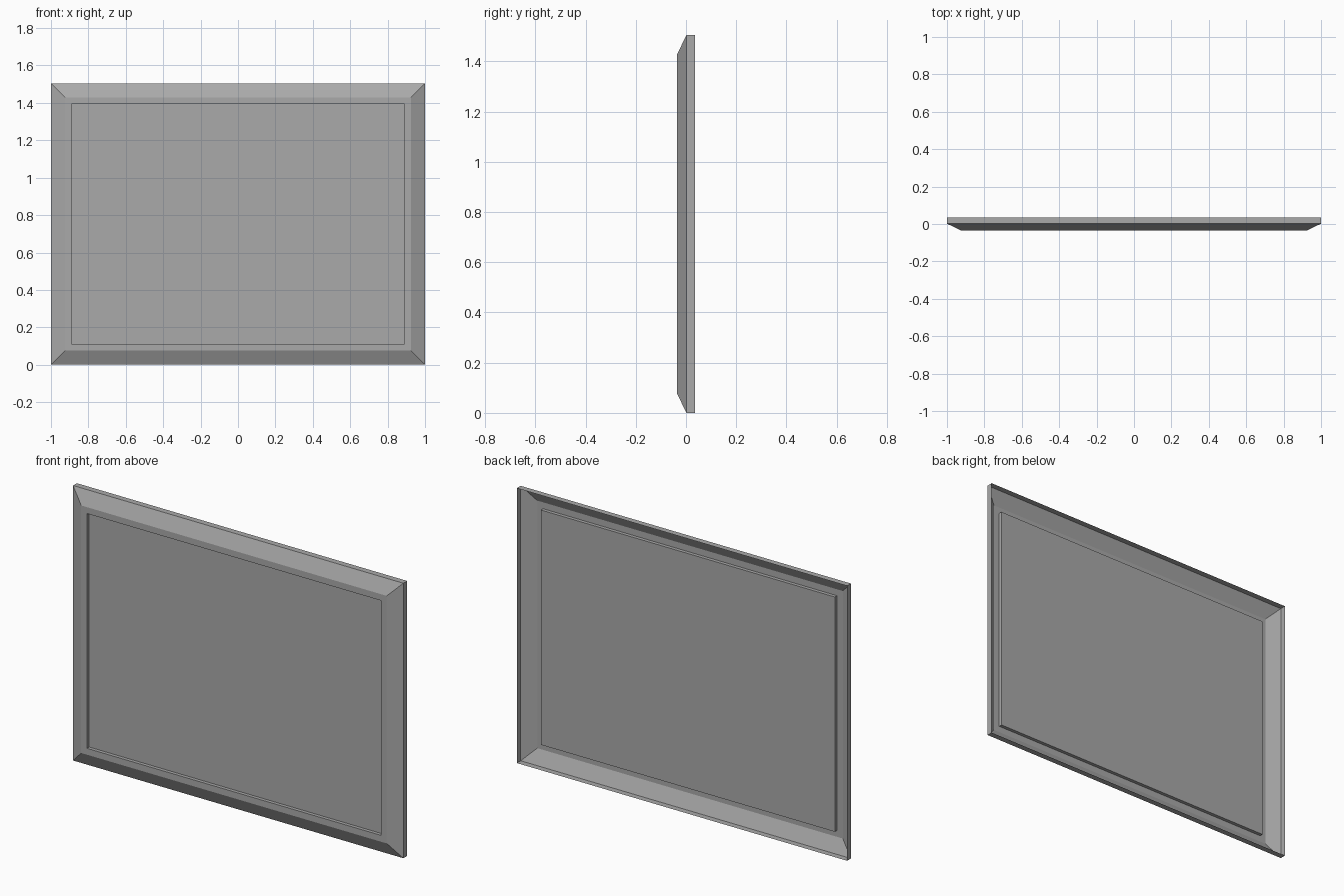
import bpy
import bmesh

default = bpy.data.objects.get("Cube")
if default:
    bpy.data.objects.remove(default, do_unlink=True)

WIDTH, HEIGHT = 2.0, 1.505

# One flat grey finish for every part
grey = bpy.data.materials.new("flat_grey")
grey.use_nodes = True
grey.diffuse_color = (0.4, 0.4, 0.4, 1)
bsdf = next(n for n in grey.node_tree.nodes if n.type == 'BSDF_PRINCIPLED')
bsdf.inputs["Base Color"].default_value = grey.diffuse_color
bsdf.inputs["Roughness"].default_value = 0.8


def ring(bm, inset, y):
    """Rectangle of vertices, inset from the outline, at depth y."""
    x = WIDTH / 2 - inset
    low, high = inset, HEIGHT - inset
    return [bm.verts.new((px, y, pz))
            for px, pz in ((-x, low), (x, low), (x, high), (-x, high))]


def sheet(name, profile, capped=False):
    """Sweep an (inset, y) profile around the rectangle as a thin pressed sheet."""
    bm = bmesh.new()
    rings = [ring(bm, inset, y) for inset, y in profile]
    for a, b in zip(rings, rings[1:]):
        for i in range(4):
            j = (i + 1) % 4
            bm.faces.new((a[i], a[j], b[j], b[i]))
    if capped:
        bm.faces.new(rings[-1])
    mesh = bpy.data.meshes.new(name)
    bm.to_mesh(mesh)
    bm.free()
    mesh.materials.append(grey)
    obj = bpy.data.objects.new(name, mesh)
    bpy.context.collection.objects.link(obj)
    return obj


# Frame: side wall, mitred slope and flat front border, open at the back
sheet("frame", [(0, 0.035), (0, 0.002), (0.075, -0.035), (0.11, -0.035)])

# Panel: short step back from the border, then the flat field
sheet("recessed_panel", [(0.11, -0.035), (0.11, -0.016)], capped=True)
